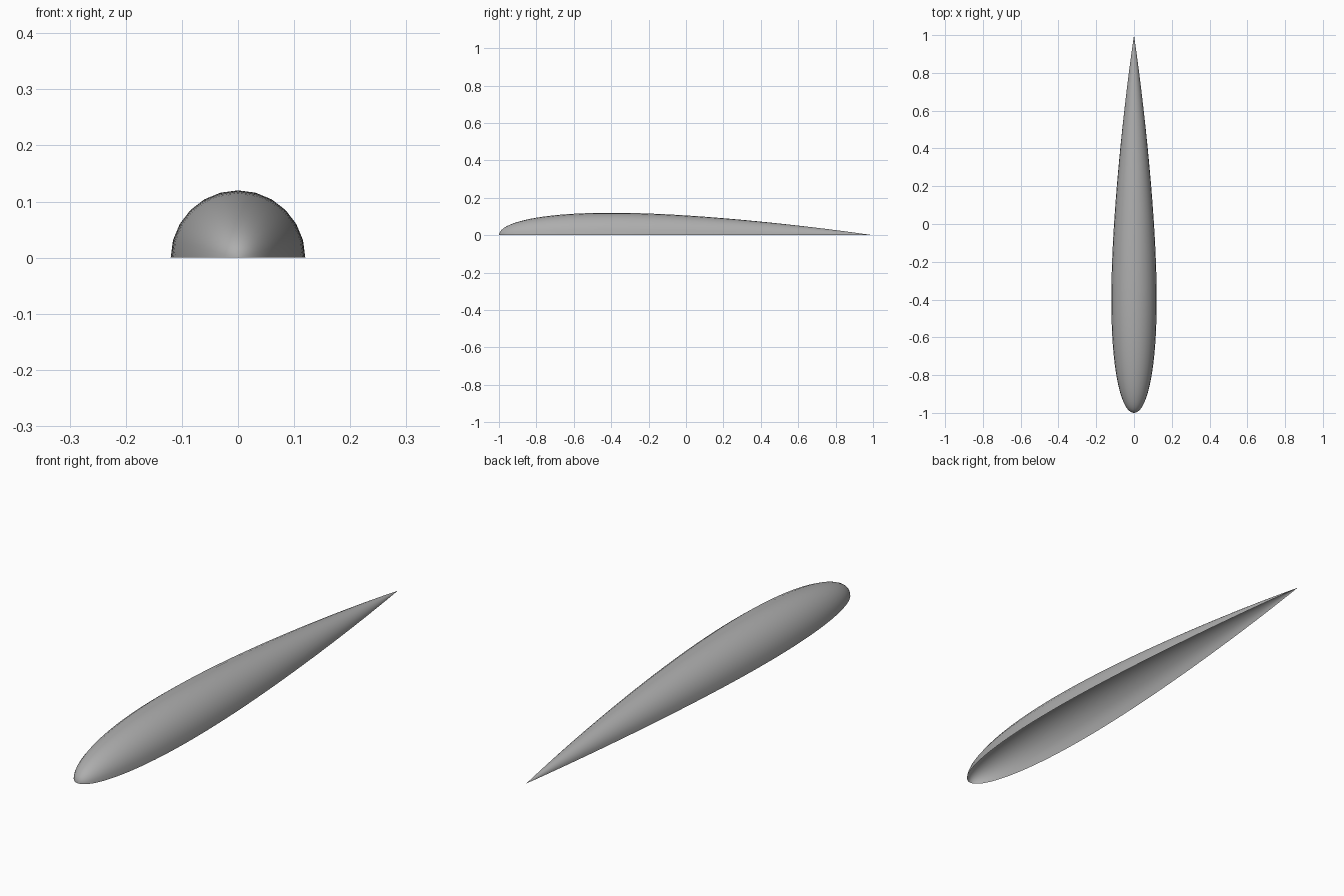
import bpy, bmesh, math

if "Cube" in bpy.data.objects:
    bpy.data.objects.remove(bpy.data.objects["Cube"])

CHORD, THICKNESS = 2.0, 0.12
STATIONS, SIDES = 64, 12


def radius(t):
    """Half thickness of a symmetric airfoil at chord fraction t."""
    return CHORD * 5 * THICKNESS * (0.2969 * math.sqrt(t) - 0.1260 * t
                                    - 0.3516 * t**2 + 0.2843 * t**3 - 0.1036 * t**4)


bm = bmesh.new()

# half rings along the body, closer together at nose and tail
rings = []
for i in range(1, STATIONS):
    t = (1 - math.cos(math.pi * i / STATIONS)) / 2
    r, y = radius(t), -1 + CHORD * t
    rings.append([bm.verts.new((r * math.cos(math.pi * k / SIDES), y,
                                r * math.sin(math.pi * k / SIDES)))
                  for k in range(SIDES + 1)])

# skin between the rings, open underneath
for a, b in zip(rings, rings[1:]):
    for k in range(SIDES):
        bm.faces.new((a[k], a[k + 1], b[k + 1], b[k]))

# pointed nose and tail
nose = bm.verts.new((0, -1, 0))
tail = bm.verts.new((0, 1, 0))
for k in range(SIDES):
    bm.faces.new((nose, rings[0][k + 1], rings[0][k]))
    bm.faces.new((tail, rings[-1][k], rings[-1][k + 1]))

# make the skin face outward
bm.normal_update()
top_face = max(bm.faces, key=lambda f: f.calc_center_median().z)
if top_face.normal.z < 0:
    bmesh.ops.reverse_faces(bm, faces=bm.faces[:])
for f in bm.faces:
    f.smooth = True

mesh = bpy.data.meshes.new("half_teardrop_shell")
bm.to_mesh(mesh)
bm.free()
shell = bpy.data.objects.new("half_teardrop_shell", mesh)
bpy.context.collection.objects.link(shell)

# dark grey skin
grey = bpy.data.materials.new("dark_grey")
grey.diffuse_color = (0.42, 0.42, 0.42, 1)
grey.use_nodes = True
grey.node_tree.nodes["Principled BSDF"].inputs["Base Color"].default_value = grey.diffuse_color
mesh.materials.append(grey)
